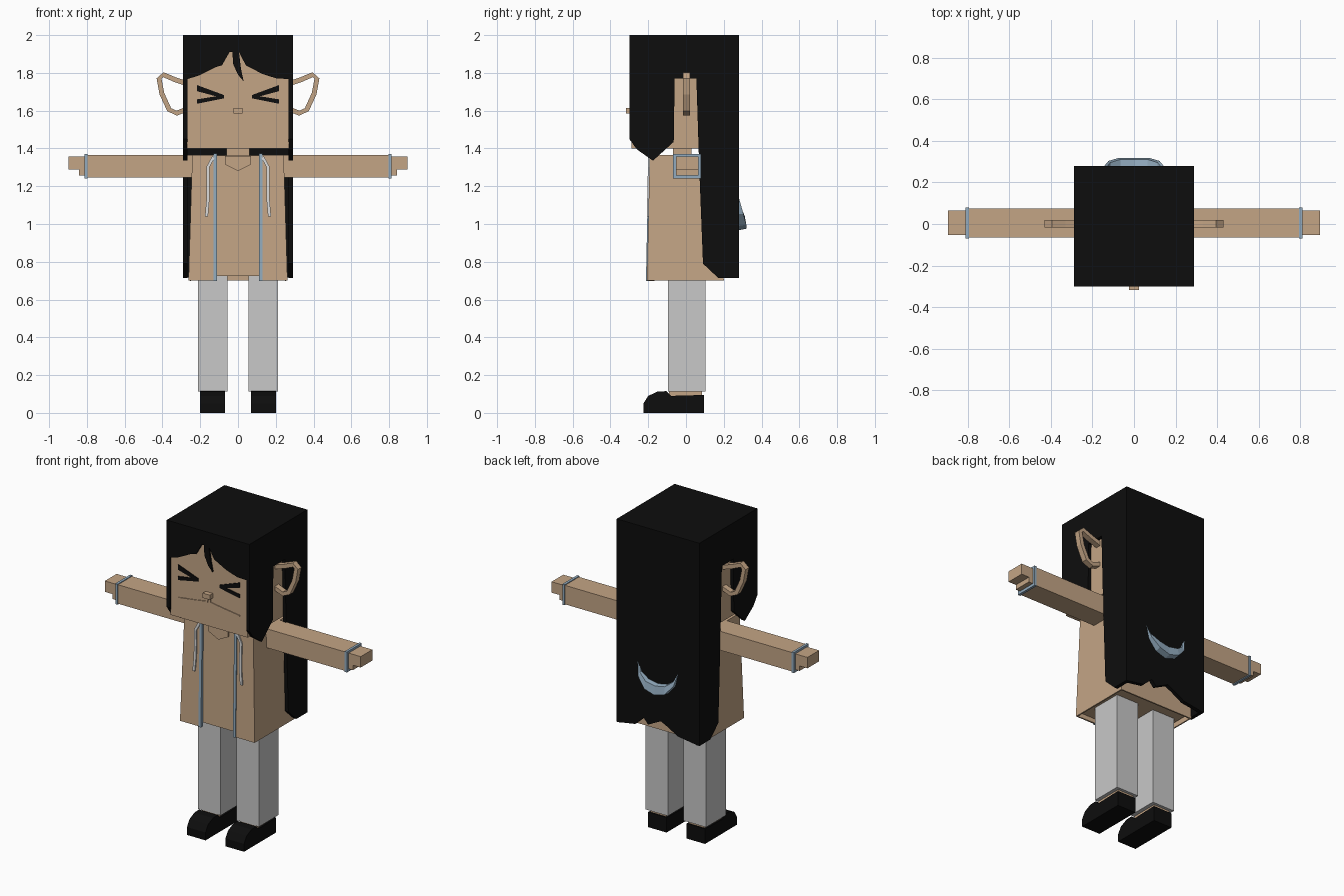
import bpy
import bmesh
import math
from mathutils import Vector

if "Cube" in bpy.data.objects:
    bpy.data.objects.remove(bpy.data.objects["Cube"])


def material(name, rgb):
    m = bpy.data.materials.new(name)
    m.use_nodes = True
    m.diffuse_color = (*rgb, 1)
    m.node_tree.nodes["Principled BSDF"].inputs["Base Color"].default_value = (*rgb, 1)
    return m


TAN = material("tan", (0.552, 0.376, 0.235))
BLACK = material("black", (0.004, 0.004, 0.004))
GREY = material("light grey", (0.578, 0.578, 0.578))
BLUE = material("dusty blue", (0.29, 0.41, 0.52))
PALE = material("pale grey", (0.7, 0.7, 0.7))


def finish(name, bm, mat):
    bmesh.ops.recalc_face_normals(bm, faces=bm.faces)
    me = bpy.data.meshes.new(name)
    bm.to_mesh(me)
    bm.free()
    me.materials.append(mat)
    ob = bpy.data.objects.new(name, me)
    bpy.context.collection.objects.link(ob)
    return ob


def loft(name, rings, mat):
    """Join equal-length rings of points and cap both ends."""
    bm = bmesh.new()
    vs = [[bm.verts.new(p) for p in r] for r in rings]
    n = len(rings[0])
    for a, b in zip(vs, vs[1:]):
        for i in range(n):
            j = (i + 1) % n
            bm.faces.new((a[i], a[j], b[j], b[i]))
    bm.faces.new(vs[0])
    bm.faces.new(vs[-1])
    return finish(name, bm, mat)


def rect(x0, x1, y0, y1, z):
    return [(x0, y0, z), (x1, y0, z), (x1, y1, z), (x0, y1, z)]


def box(name, x, y, z, mat):
    return loft(name, [rect(*x, *y, z[0]), rect(*x, *y, z[1])], mat)


def plate(name, pts, axis, d0, d1, mat):
    """Extrude a 2D outline along x (points are y, z) or y (points are x, z)."""
    put = (lambda d, p: (d, *p)) if axis == "x" else (lambda d, p: (p[0], d, p[1]))
    return loft(name, [[put(d, p) for p in pts] for d in (d0, d1)], mat)


def ribbon(path, width):
    """Outline of a bent strip of constant width around a 2D path."""
    left, right = [], []
    for i, p in enumerate(path):
        a, b = Vector(path[max(i - 1, 0)]), Vector(path[min(i + 1, len(path) - 1)])
        d = (b - a).normalized()
        n = Vector((-d.y, d.x)) * width / 2
        left.append(tuple(Vector(p) + n))
        right.append(tuple(Vector(p) - n))
    return left + right[::-1]


def flip(pts, s):
    return [(s * a, b) for a, b in pts]


# Head, neck and nose
box("head", (-0.27, 0.27), (-0.288, 0.26), (1.4, 1.975), TAN)
box("neck", (-0.06, 0.06), (-0.07, 0.03), (1.34, 1.41), TAN)
box("nose", (-0.025, 0.025), (-0.318, -0.28), (1.585, 1.615), TAN)

# Hair shell: crown, fringe and long back
box("hair_crown", (-0.29, 0.29), (-0.3, 0.28), (1.97, 2.0), BLACK)
fringe = [(-0.275, 1.98), (-0.275, 1.765), (-0.21, 1.785), (-0.12, 1.83), (-0.085, 1.84),
          (-0.045, 1.91), (-0.03, 1.91), (-0.025, 1.845), (0, 1.79), (0.03, 1.755),
          (0.016, 1.82), (0.005, 1.91), (0.042, 1.84), (0.126, 1.796), (0.205, 1.77),
          (0.275, 1.768), (0.275, 1.98)]
plate("hair_fringe", fringe, "y", -0.3, -0.28, BLACK)
back = [(-0.28, 1.98), (-0.28, 0.715), (-0.14, 0.735), (-0.07, 0.775), (-0.02, 0.8),
        (0.07, 0.755), (0.1, 0.79), (0.16, 0.735), (0.28, 0.715), (0.28, 1.98)]
plate("hair_back", back, "y", 0.255, 0.28, BLACK)
side_hair = [(-0.3, 1.98), (-0.3, 1.45), (-0.26, 1.395), (-0.175, 1.335), (-0.065, 1.435),
             (-0.06, 1.77), (0.055, 1.77), (0.07, 1.3), (0.09, 0.79), (0.17, 0.715),
             (0.28, 0.715), (0.28, 1.98)]

# Shirt core, coat with an open front, and collar
loft("shirt", [rect(-0.245, 0.245, -0.193, 0.188, 0.725),
               rect(-0.238, 0.238, -0.186, 0.184, 1.362)], TAN)
bm = bmesh.new()
rows = []
for z, w, f, b in ((0.7, 0.262, -0.207, 0.2), (1.365, 0.242, -0.192, 0.19)):
    rows.append([bm.verts.new((x, y, z)) for x, y in
                 ((-0.12, f), (-w, f), (-w, b), (w, b), (w, f), (0.12, f))])
for i in range(5):
    bm.faces.new((rows[0][i], rows[0][i + 1], rows[1][i + 1], rows[1][i]))
coat = finish("coat", bm, TAN)
thick = coat.modifiers.new("thickness", "SOLIDIFY")
thick.thickness = 0.012
thick.offset = -1
plate("collar", [(-0.068, 1.36), (-0.068, 1.315), (0, 1.28), (0.068, 1.315), (0.068, 1.36)],
      "y", -0.197, -0.186, TAN)

# Parts that repeat on both sides
ear = [(0.26, 1.74), (0.335, 1.765), (0.395, 1.79), (0.418, 1.77), (0.403, 1.69),
       (0.364, 1.605), (0.324, 1.587), (0.26, 1.612)]
cord = [(0.13, 1.355), (0.16, 1.3), (0.158, 1.21), (0.16, 1.12), (0.167, 1.04)]
eye_strokes = ([(0.216, 1.735), (0.216, 1.703), (0.075, 1.665), (0.075, 1.683)],
               [(0.216, 1.66), (0.216, 1.637), (0.075, 1.665), (0.085, 1.681)])
whisker = [(0.004, 1.59), (0.012, 1.553), (0.09, 1.54), (0.215, 1.523)]
shoe = [(-0.225, 0), (0.095, 0), (0.095, 0.095), (-0.08, 0.09), (-0.105, 0.115),
        (-0.15, 0.113), (-0.2, 0.09), (-0.225, 0.05)]

for side, s in (("left", 1), ("right", -1)):
    def span(a, b):
        return tuple(sorted((s * a, s * b)))

    # Head details
    plate(side + "_hair", side_hair, "x", s * 0.268, s * 0.29, BLACK)
    plate(side + "_ear", flip(ribbon(ear, 0.026), s), "y", -0.016, 0.02, TAN)
    for i, stroke in enumerate(eye_strokes):
        plate(f"{side}_eye_stroke_{i + 1}", flip(stroke, s), "y", -0.294, -0.286, BLACK)
    plate(side + "_mouth", flip(ribbon(whisker, 0.008), s), "y", -0.293, -0.286, TAN)

    # Arm, cuff and stepped hand
    box(side + "_arm", span(0.23, 0.8), (-0.065, 0.075), (1.245, 1.365), TAN)
    box(side + "_cuff", span(0.796, 0.812), (-0.069, 0.079), (1.24, 1.37), BLUE)
    hand = [(0.8, 1.357), (0.8, 1.257), (0.842, 1.257), (0.842, 1.288),
            (0.897, 1.288), (0.897, 1.357)]
    plate(side + "_hand", flip(hand, s), "y", -0.052, 0.065, TAN)

    # Coat edging and drawstring, sloping with the coat front
    loft(side + "_coat_edging",
         [rect(*span(0.112, 0.13), -0.212, -0.19, 0.699),
          rect(*span(0.112, 0.13), -0.198, -0.18, 1.372)], BLUE)
    drawstring = plate(side + "_drawstring", flip(ribbon(cord, 0.016), s),
                       "y", -0.008, 0, PALE)
    for v in drawstring.data.vertices:
        v.co.y -= 0.192 + (1.365 - v.co.z) * 0.0226

    # Leg, ankle and shoe
    box(side + "_leg", span(0.055, 0.213), (-0.095, 0.103), (0.112, 0.76), GREY)
    box(side + "_ankle", span(0.08, 0.19), (-0.09, 0.085), (0.08, 0.125), TAN)
    plate(side + "_shoe", shoe, "x", s * 0.07, s * 0.2, BLACK)

# Crescent ornament on the back of the hair
rings = []
for i in range(7):
    t = math.pi * i / 6
    c, k = -math.cos(t), math.sin(t)
    depth = 0.281 + 0.038 * min(1, k * 1.2)
    outer, inner = 1.135 - 0.17 * k, 1.13 - 0.095 * k
    xo, xi = 0.142 * c, 0.132 * c
    rings.append([(xo, 0.27, outer), (xo, depth, outer + 0.01 * k),
                  (xi, depth - 0.008, inner - 0.005), (xi, 0.27, inner)])
loft("back_crescent", rings, BLUE)
